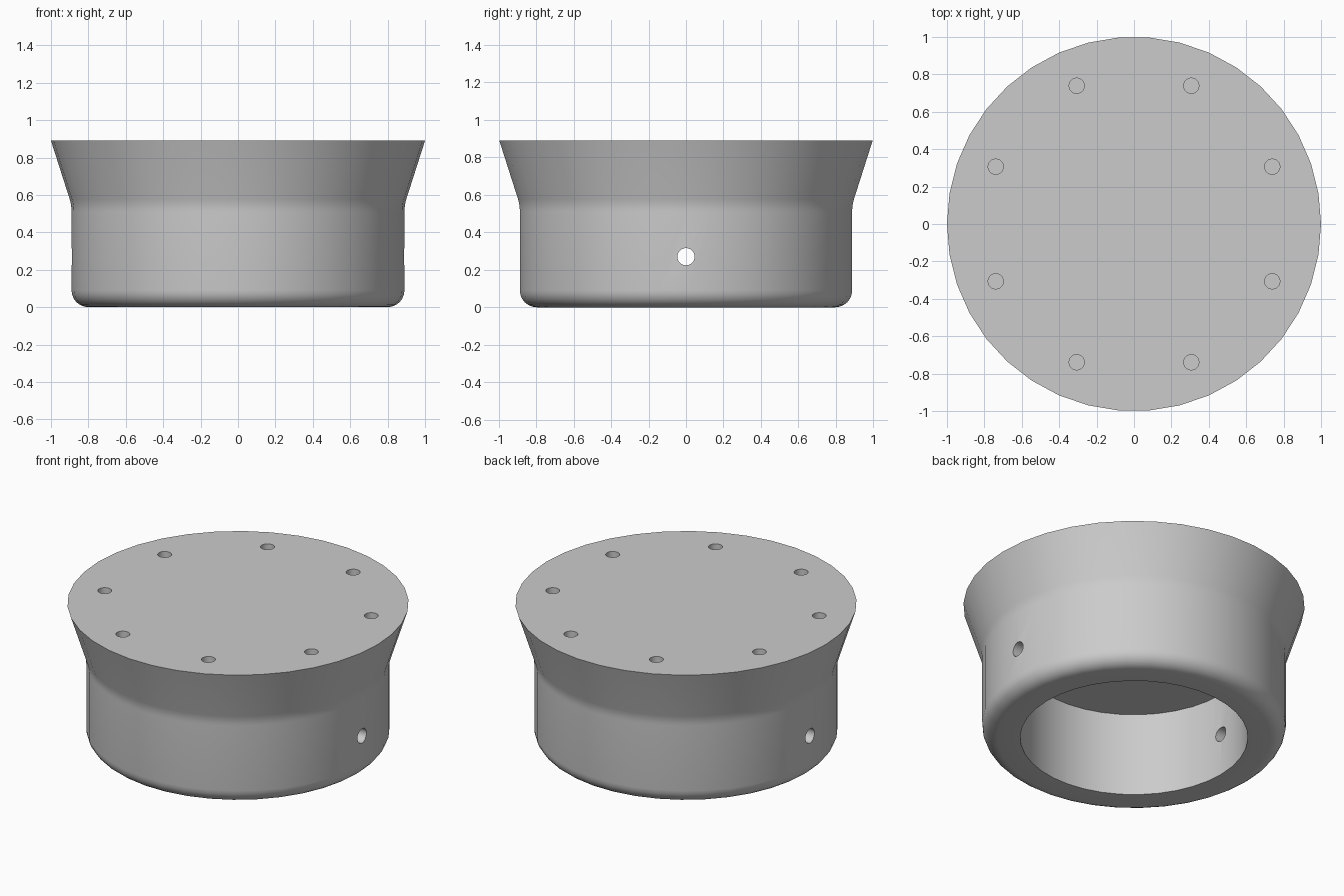
import bpy
import bmesh
from math import sin, cos, pi, radians
from mathutils import Matrix, Vector

SIDES = 38
HEIGHT = 0.89
WALL = 0.89      # outer radius of the straight wall
BORE = 0.667     # radius of the open cavity
FILLET = 0.09

if "Cube" in bpy.data.objects:
    bpy.data.objects.remove(bpy.data.objects["Cube"], do_unlink=True)

grey = bpy.data.materials.new("light_grey")
grey.use_nodes = True
grey.diffuse_color = (0.6, 0.6, 0.6, 1)
grey.node_tree.nodes["Principled BSDF"].inputs["Base Color"].default_value = (0.6, 0.6, 0.6, 1)


def add_object(name, bm):
    bmesh.ops.recalc_face_normals(bm, faces=bm.faces)
    mesh = bpy.data.meshes.new(name)
    bm.to_mesh(mesh)
    bm.free()
    mesh.materials.append(grey)
    obj = bpy.data.objects.new(name, mesh)
    bpy.context.collection.objects.link(obj)
    return obj


# Flared cap: outline turned about z, from the cavity ceiling round to the top
profile = [(BORE, 0.54), (BORE, 0)]
for i in range(7):
    a = i / 6 * pi / 2
    profile.append((WALL - FILLET + FILLET * sin(a), FILLET * (1 - cos(a))))

# Soft bend from the straight wall into the flare
start, bend, end = Vector((WALL, 0.51)), Vector((WALL, 0.545)), Vector((0.9, 0.578))
for i in range(5):
    t = i / 4
    profile.append(tuple(start * (1 - t) ** 2 + bend * 2 * t * (1 - t) + end * t * t))
profile.append((1, HEIGHT))

bm = bmesh.new()
rings = []
for r, z in profile:
    angles = [2 * pi * k / SIDES for k in range(SIDES)]
    rings.append([bm.verts.new((r * cos(a), r * sin(a), z)) for a in angles])
for low, high in zip(rings, rings[1:]):
    for k in range(SIDES):
        n = (k + 1) % SIDES
        bm.faces.new((low[k], low[n], high[n], high[k]))
bm.faces.new(rings[0])
bm.faces.new(rings[-1])
cap = add_object("flared_cap", bm)

# Drills: eight blind screw holes in the top, one cross hole through the side walls
bm = bmesh.new()


def drill(radius, length, matrix):
    bmesh.ops.create_cone(bm, cap_ends=True, segments=24, radius1=radius,
                          radius2=radius, depth=length, matrix=matrix)


for k in range(8):
    a = radians(22.5 + 45 * k)
    drill(0.041, 0.6, Matrix.Translation((0.8 * cos(a), 0.8 * sin(a), HEIGHT)))
drill(0.046, 2.4, Matrix.Translation((0, 0, 0.27)) @ Matrix.Rotation(pi / 2, 4, "Y"))
drills = add_object("hole_cutter", bm)
drills.hide_render = True

cut = cap.modifiers.new("holes", "BOOLEAN")
cut.operation = "DIFFERENCE"
cut.solver = "EXACT"
cut.object = drills
bpy.ops.object.select_all(action="DESELECT")
cap.select_set(True)
bpy.context.view_layer.objects.active = cap
bpy.ops.object.modifier_apply(modifier=cut.name)
bpy.data.objects.remove(drills, do_unlink=True)

# Smooth walls with crisp rims
bpy.ops.object.shade_smooth_by_angle(angle=radians(35))
